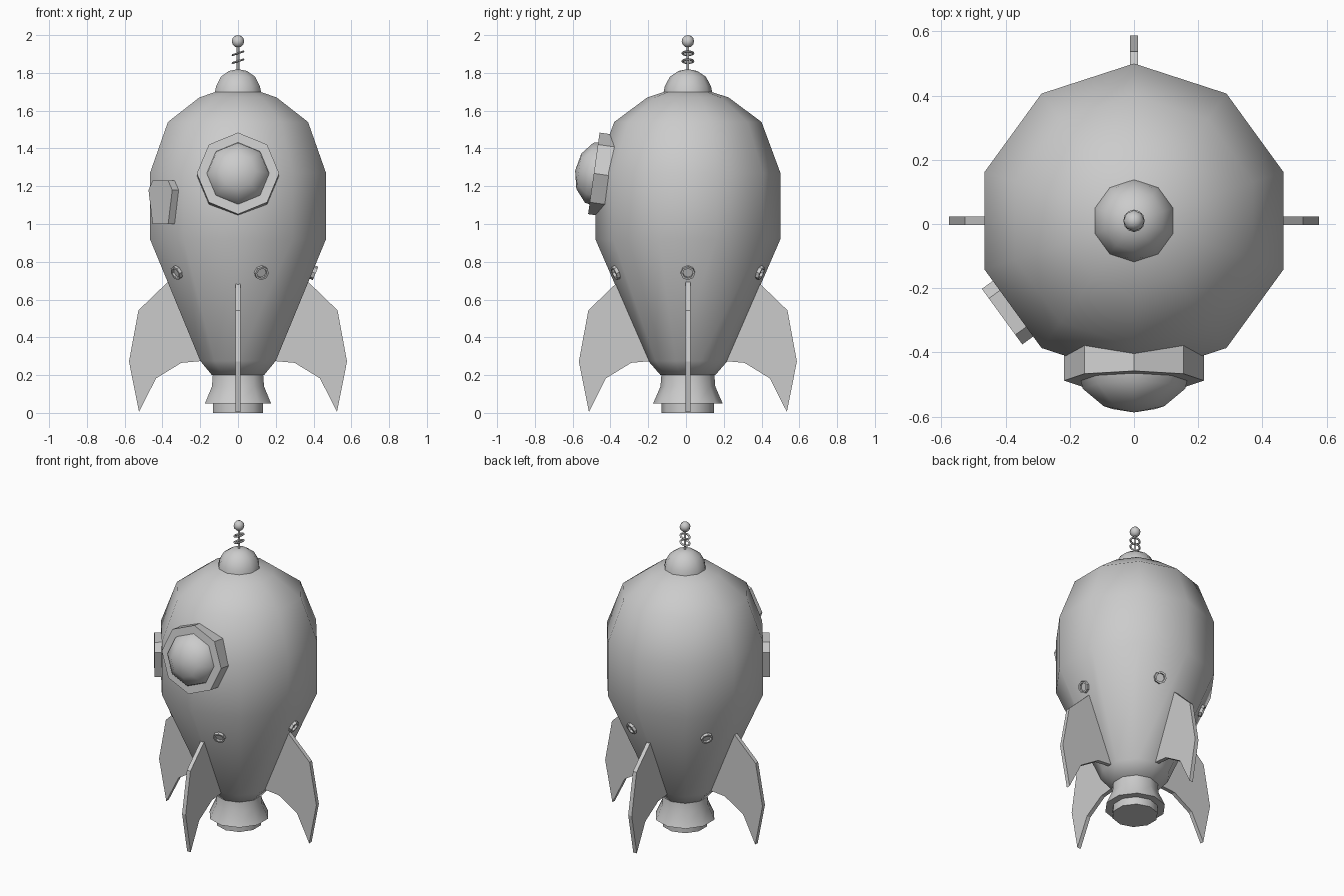
import bpy, bmesh, math
from mathutils import Matrix, Vector

cube = bpy.data.objects.get("Cube")
if cube:
    bpy.data.objects.remove(cube, do_unlink=True)

CENTRE = Vector((0, 0.01, 0))
SIDES = 10

grey = bpy.data.materials.new("light_grey")
grey.use_nodes = True
grey.diffuse_color = (0.6, 0.6, 0.6, 1)
grey.node_tree.nodes["Principled BSDF"].inputs["Base Color"].default_value = (0.6, 0.6, 0.6, 1)


def finish(name, bm, matrix, smooth):
    """Turn a bmesh into a placed object; smooth is an angle in degrees or 0."""
    bmesh.ops.recalc_face_normals(bm, faces=bm.faces)
    mesh = bpy.data.meshes.new(name)
    bm.to_mesh(mesh)
    bm.free()
    mesh.materials.append(grey)
    mesh.transform(matrix)
    obj = bpy.data.objects.new(name, mesh)
    bpy.context.collection.objects.link(obj)
    if smooth:
        bpy.ops.object.select_all(action='DESELECT')
        obj.select_set(True)
        bpy.context.view_layer.objects.active = obj
        bpy.ops.object.shade_smooth_by_angle(angle=math.radians(smooth))
    return obj


def lathe(name, profile, sides, matrix, smooth=0):
    """Spin (radius, height) points round local z, first corner on local +y."""
    bm = bmesh.new()
    rings = []
    for r, h in profile:
        if r == 0:
            rings.append([bm.verts.new((0, 0, h))] * sides)
        else:
            angles = [math.tau * i / sides for i in range(sides)]
            rings.append([bm.verts.new((-r * math.sin(a), r * math.cos(a), h)) for a in angles])
    for low, high in zip(rings, rings[1:]):
        for i in range(sides):
            j = (i + 1) % sides
            corners = dict.fromkeys((low[i], low[j], high[j], high[i]))
            bm.faces.new(list(corners))
    return finish(name, bm, matrix, smooth)


def plate(name, outline, low, high, matrix):
    """Extrude a 2D outline along local z."""
    bm = bmesh.new()
    face = bm.faces.new([bm.verts.new((x, y, low)) for x, y in outline])
    out = bmesh.ops.extrude_face_region(bm, geom=[face])
    moved = [v for v in out["geom"] if isinstance(v, bmesh.types.BMVert)]
    bmesh.ops.translate(bm, verts=moved, vec=(0, 0, high - low))
    return finish(name, bm, matrix, 0)


def facing(location, heading, tilt=0):
    """Frame whose z points outward at a heading, tilted up, with y up."""
    normal = Vector((math.cos(heading) * math.cos(tilt),
                     math.sin(heading) * math.cos(tilt), math.sin(tilt)))
    side = Vector((-math.sin(heading), math.cos(heading), 0))
    frame = Matrix((side, normal.cross(side), normal)).transposed().to_4x4()
    return Matrix.Translation(location) @ frame


def outward(heading, radius, height):
    return CENTRE + Vector((radius * math.cos(heading), radius * math.sin(heading), height))


base = Matrix.Translation(CENTRE)

# Hull, engine and nose
lathe("hull", [(0, 0.2), (0.145, 0.2), (0.21, 0.275), (0.49, 0.92), (0.49, 1.27),
               (0.39, 1.54), (0.215, 1.67), (0, 1.74)], SIDES, base, 60)
lathe("engine_nozzle", [(0, 0), (0.139, 0), (0.139, 0.05), (0.184, 0.05), (0.145, 0.14),
                        (0.139, 0.22), (0, 0.22)], SIDES, base, 50)
lathe("nose_cap", [(0, 1.68), (0.128, 1.7), (0.122, 1.73), (0.095, 1.78), (0.05, 1.81),
                   (0, 1.82)], SIDES, base, 60)

# Antenna with two tilted rings and a ball
lathe("antenna_rod", [(0, 1.8), (0.007, 1.8), (0.007, 1.95), (0, 1.95)], 8, base, 50)
ball = [(0.033 * math.sin(math.pi * k / 6), 1.967 - 0.033 * math.cos(math.pi * k / 6))
        for k in range(1, 6)]
lathe("antenna_ball", [(0, 1.934)] + ball + [(0, 2.0)], 8, base, 60)
for i, height in enumerate((1.862, 1.904)):
    tilt = Matrix.Rotation(math.radians(-18), 4, 'Y')
    ring = [(0.029 + 0.006 * math.cos(math.tau * k / 6), 0.006 * math.sin(math.tau * k / 6))
            for k in range(7)]
    lathe(f"antenna_ring_{i + 1}", ring, 12,
          Matrix.Translation(CENTRE + Vector((0, 0, height))) @ tilt, 70)

# Front window, leaning slightly upward
front = facing((0, -0.488, 1.268), -math.pi / 2, math.radians(8))
lathe("window_frame", [(0, -0.1), (0.218, -0.1), (0.218, 0), (0.165, 0), (0.165, -0.02),
                       (0, -0.02)], 8, front)
lathe("window_glass", [(0, -0.05), (0.17, -0.02), (0.16, 0.025), (0.095, 0.08), (0, 0.1)],
      8, front, 60)

# Side hatch on the front right facet
hatch = [(-0.07, -0.115), (0.07, -0.115), (0.107, 0.065), (0.07, 0.115),
         (-0.07, 0.115), (-0.107, 0.065)]
heading = math.radians(216)
plate("side_hatch", hatch, -0.02, 0.042, facing(outward(heading, 0.466, 1.115), heading))

# Small portholes on every second facet
for i in range(5):
    heading = math.tau * i / 5
    lathe(f"porthole_{i + 1}", [(0, -0.02), (0.038, -0.02), (0.038, 0.018), (0.027, 0.018),
                                (0.027, 0.004), (0, 0.004)], 8,
          facing(outward(heading, 0.394, 0.745), heading, math.radians(-22)))

# Four swept fins: local x is radius, local y is height
fin = [(0.15, 0.3), (0.33, 0.73), (0.375, 0.69), (0.527, 0.543), (0.577, 0.272),
       (0.524, 0.005), (0.434, 0.183), (0.3, 0.265), (0.19, 0.275)]
upright = Matrix.Rotation(math.pi / 2, 4, 'X')
for i, side in enumerate(("left", "back", "right", "front")):
    turn = Matrix.Rotation(i * math.pi / 2, 4, 'Z')
    plate(f"{side}_fin", fin, -0.013, 0.013, base @ turn @ upright)
